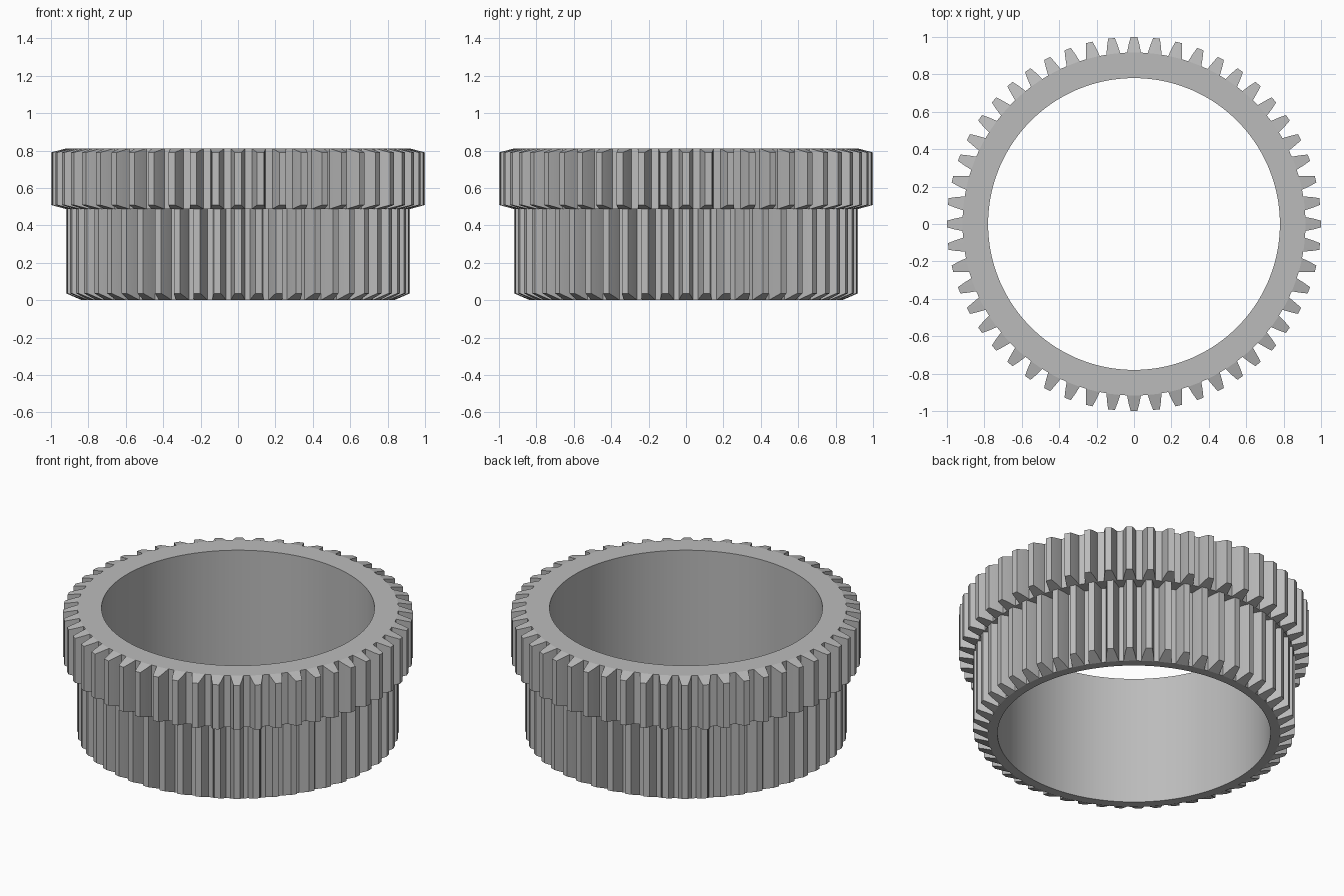
import bpy
import bmesh
import math

cube = bpy.data.objects.get("Cube")
if cube:
    bpy.data.objects.remove(cube, do_unlink=True)

TEETH = 52
BORE = 0.78
STEP_Z, TOP_Z = 0.487, 0.812
# Half of one tooth: (share of tooth height, half width)
FLANK = [(0, 0.037), (0.2, 0.034), (0.6, 0.027), (1, 0.018)]
TOOTH = [(s, -w) for s, w in FLANK] + [(s, w) for s, w in reversed(FLANK)]


def tooth_ring(bm, root, tip, z, bevel=0.0, flat=False):
    """One toothed loop; bevel shifts z towards the tips, flat pulls them to the root."""
    verts = []
    for i in range(TEETH):
        for share, width in TOOTH:
            r = root + (tip - root) * share
            a = math.tau * i / TEETH + width / r
            if flat:
                r = root
            verts.append(bm.verts.new((r * math.cos(a), r * math.sin(a), z + bevel * share)))
    return verts


def bridge(bm, low, high):
    n = len(low)
    for i in range(n):
        j = (i + 1) % n
        bm.faces.new((low[i], low[j], high[j], high[i]))


steel = bpy.data.materials.new("grey_steel")
steel.use_nodes = True
color = (0.5, 0.5, 0.5, 1)
steel.diffuse_color = color
steel.node_tree.nodes["Principled BSDF"].inputs["Base Color"].default_value = color

# Loops run from the lower bore edge, out over both toothed bands, to the upper bore edge
bm = bmesh.new()
lower = (0.835, 0.92)
upper = (0.917, 1.0)
rings = [
    tooth_ring(bm, BORE, BORE, 0),
    tooth_ring(bm, *lower, 0, flat=True),
    tooth_ring(bm, *lower, 0, bevel=0.037),
    tooth_ring(bm, *lower, STEP_Z),
    tooth_ring(bm, *upper, STEP_Z, flat=True),
    tooth_ring(bm, *upper, STEP_Z, bevel=0.022),
    tooth_ring(bm, *upper, TOP_Z, bevel=-0.022),
    tooth_ring(bm, *upper, TOP_Z, flat=True),
    tooth_ring(bm, BORE, BORE, TOP_Z),
]
for k, ring in enumerate(rings):
    bridge(bm, ring, rings[(k + 1) % len(rings)])
bmesh.ops.remove_doubles(bm, verts=bm.verts, dist=0.0001)
bmesh.ops.recalc_face_normals(bm, faces=bm.faces)

mesh = bpy.data.meshes.new("stepped_ring_gear")
bm.to_mesh(mesh)
bm.free()
mesh.materials.append(steel)
gear = bpy.data.objects.new("stepped_ring_gear", mesh)
bpy.context.collection.objects.link(gear)
bpy.context.view_layer.objects.active = gear
gear.select_set(True)
bpy.ops.object.shade_smooth_by_angle(angle=math.radians(12))
